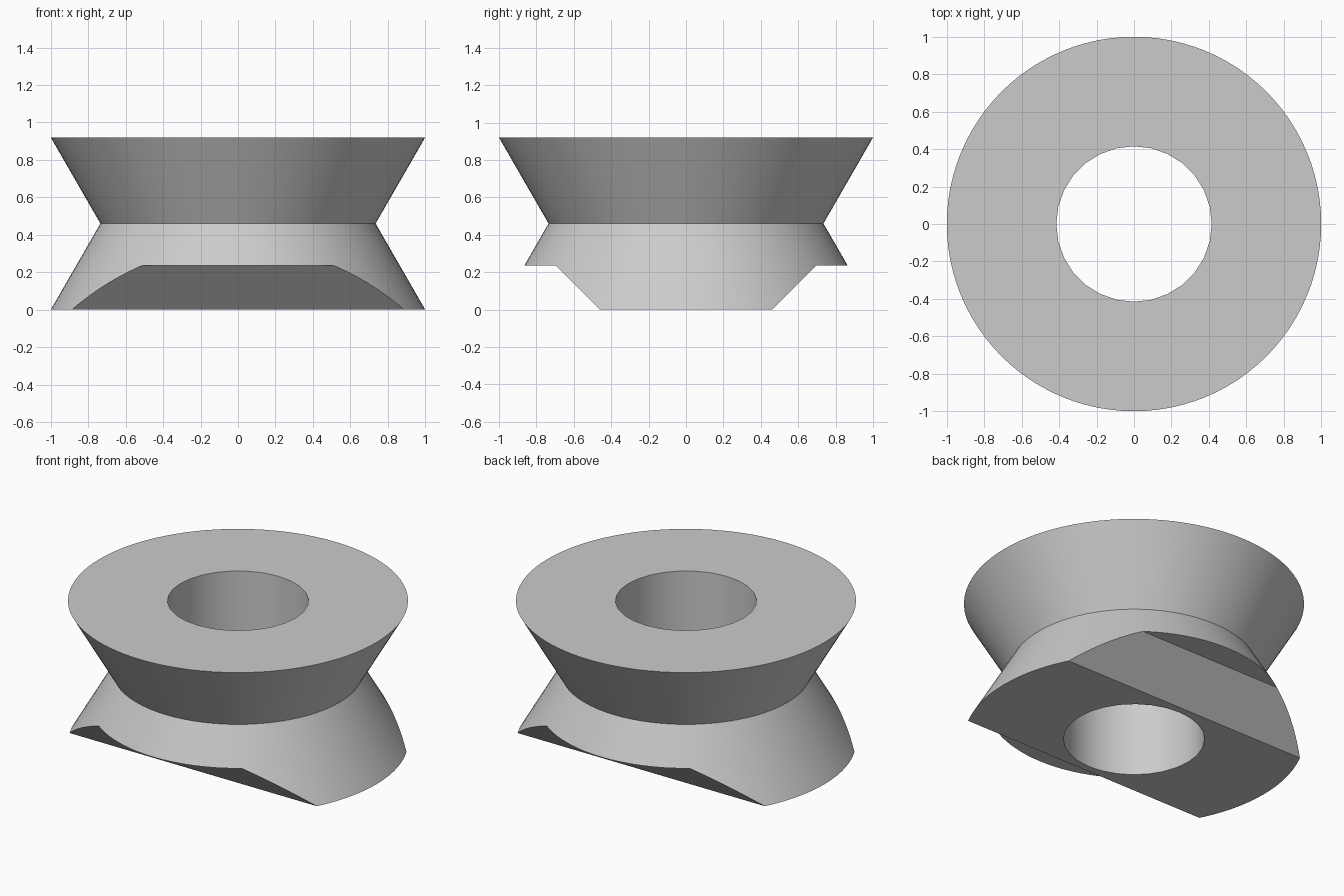
import bpy
import bmesh
import math

if "Cube" in bpy.data.objects:
    bpy.data.objects.remove(bpy.data.objects["Cube"], do_unlink=True)


def finish(name, bm):
    bmesh.ops.recalc_face_normals(bm, faces=bm.faces[:])
    mesh = bpy.data.meshes.new(name)
    bm.to_mesh(mesh)
    bm.free()
    obj = bpy.data.objects.new(name, mesh)
    bpy.context.collection.objects.link(obj)
    return obj


def turned(name, profile, sides):
    """Closed solid from (radius, height) rings."""
    bm = bmesh.new()
    angles = [2 * math.pi * i / sides for i in range(sides)]
    rings = [[bm.verts.new((r * math.cos(a), r * math.sin(a), z)) for a in angles]
             for r, z in profile]
    for low, high in zip(rings, rings[1:]):
        for i in range(sides):
            j = (i + 1) % sides
            bm.faces.new((low[i], low[j], high[j], high[i]))
    bm.faces.new(rings[0])
    bm.faces.new(rings[-1])
    return finish(name, bm)


def prism(name, profile, half_width):
    """Extrude a (y, z) outline along x."""
    bm = bmesh.new()
    face = bm.faces.new([bm.verts.new((-half_width, y, z)) for y, z in profile])
    out = bmesh.ops.extrude_face_region(bm, geom=[face])
    verts = [v for v in out["geom"] if isinstance(v, bmesh.types.BMVert)]
    bmesh.ops.translate(bm, verts=verts, vec=(2 * half_width, 0, 0))
    return finish(name, bm)


# Waisted body, bore and the two sloped relief cuts under it
body = turned("grooved_spool", [(1, 0), (0.735, 0.46), (1, 0.92)], 96)
cutters = [turned("bore_cutter", [(0.415, -0.2), (0.415, 1.2)], 28)]
for label, side in (("front", -1), ("back", 1)):
    outline = [(0.36, -0.1), (0.695, 0.235), (1.3, 0.235), (1.3, -0.1)]
    cutters.append(prism(label + "_relief_cutter",
                         [(side * y, z) for y, z in outline], 1.3))

bpy.ops.object.select_all(action="DESELECT")
bpy.context.view_layer.objects.active = body
body.select_set(True)
for cutter in cutters:
    mod = body.modifiers.new(cutter.name, "BOOLEAN")
    mod.operation = "DIFFERENCE"
    mod.solver = "EXACT"
    mod.object = cutter
    bpy.ops.object.modifier_apply(modifier=mod.name)
for cutter in cutters:
    bpy.data.objects.remove(cutter, do_unlink=True)

# Plain grey finish
grey = bpy.data.materials.new("plain_grey")
grey.use_nodes = True
colour = (0.6, 0.6, 0.6, 1)
grey.diffuse_color = colour
grey.node_tree.nodes["Principled BSDF"].inputs["Base Color"].default_value = colour
body.data.materials.clear()
body.data.materials.append(grey)
bpy.ops.object.shade_smooth_by_angle(angle=math.radians(30))
